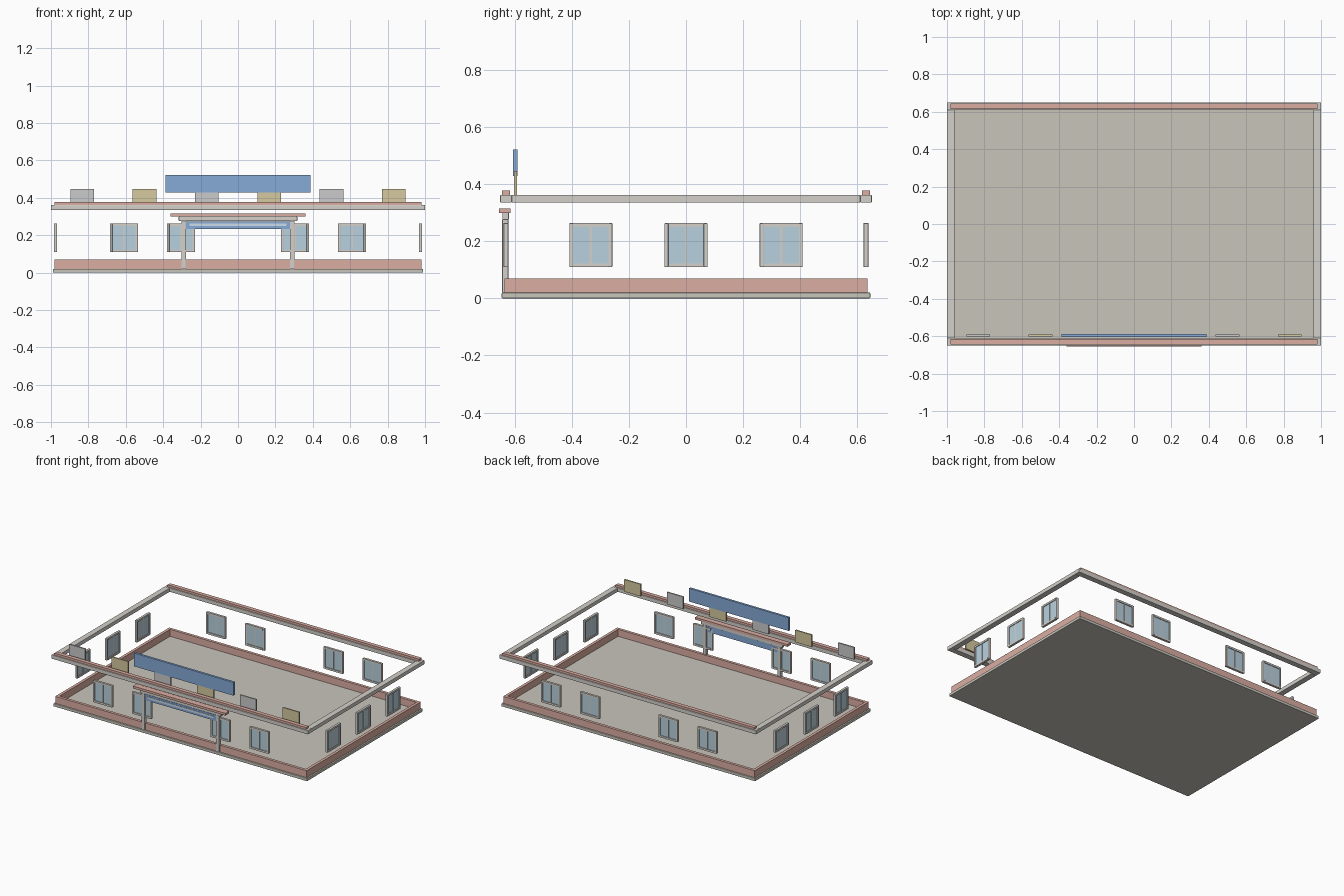
import bpy

if "Cube" in bpy.data.objects:
    bpy.data.objects.remove(bpy.data.objects["Cube"])


def mat(name, rgb):
    m = bpy.data.materials.new(name)
    m.diffuse_color = (*rgb, 1)
    m.use_nodes = True
    m.node_tree.nodes["Principled BSDF"].inputs["Base Color"].default_value = m.diffuse_color
    return m


STONE = mat("stone", (0.66, 0.64, 0.60))
FLOOR = mat("floor_stone", (0.58, 0.56, 0.50))
BRICK = mat("brick", (0.70, 0.42, 0.36))
GLASS = mat("glass", (0.48, 0.64, 0.74))
BLUE = mat("sign_blue", (0.24, 0.40, 0.68))
PALE = mat("sign_strip", (0.62, 0.72, 0.84))
GOLD = mat("ochre", (0.68, 0.59, 0.35))
SILVER = mat("silver", (0.68, 0.68, 0.69))


def box(name, x0, x1, y0, y1, z0, z1, m, bevel=0.0):
    bpy.ops.mesh.primitive_cube_add(size=1)
    ob = bpy.context.object
    ob.name = name
    c = ((x0 + x1) / 2, (y0 + y1) / 2, (z0 + z1) / 2)
    s = (x1 - x0, y1 - y0, z1 - z0)
    for v in ob.data.vertices:
        v.co = [v.co[i] * s[i] for i in range(3)]
    ob.location = c
    ob.data.materials.append(m)
    if bevel:
        b = ob.modifiers.new("bevel", 'BEVEL')
        b.width, b.segments = bevel, 2
    return ob


def ring(name, hx, hy, t, z0, z1, m, bevel=0.0):
    """Four straight bars around a rectangle."""
    for s, side in ((-1, "front"), (1, "back")):
        y = sorted((s * hy, s * (hy - t)))
        box(f"{name}_{side}", -hx, hx, *y, z0, z1, m, bevel)
    for s, side in ((-1, "left"), (1, "right")):
        x = sorted((s * hx, s * (hx - t)))
        box(f"{name}_{side}", *x, -hy + t, hy - t, z0, z1, m, bevel)


def window(name, x, y, along_x):
    """Frame, centre bar and two glass panes."""
    w, b, d = 0.075, 0.013, 0.008
    z0, z1 = 0.109, 0.263

    def part(label, u0, u1, a, c, depth, m, bevel=0.0):
        if along_x:
            box(f"{name}_{label}", x + u0, x + u1, y - depth, y + depth, a, c, m, bevel)
        else:
            box(f"{name}_{label}", x - depth, x + depth, y + u0, y + u1, a, c, m, bevel)

    part("stile_left", -w, -w + b, z0, z1, d, STONE, 0.002)
    part("stile_right", w - b, w, z0, z1, d, STONE, 0.002)
    part("sill", -w + b, w - b, z0, z0 + b, d, STONE)
    part("head", -w + b, w - b, z1 - b, z1, d, STONE)
    part("mullion", -0.004, 0.004, z0 + b, z1 - b, 0.006, STONE)
    part("glass", -w + b, w - b, z0 + b, z1 - b, 0.003, GLASS)


# Floor slab and low brick plinth
box("floor_slab", -0.99, 0.99, -0.645, 0.645, 0, 0.02, FLOOR, 0.003)
ring("brick_plinth", 0.98, 0.635, 0.02, 0.02, 0.069, BRICK)

# Roof edge beams with brick coping on front and back
ring("roof_beam", 1.0, 0.65, 0.04, 0.335, 0.362, STONE, 0.002)
for s, side in ((-1, "front"), (1, "back")):
    box(f"brick_coping_{side}", -0.98, 0.98, s * 0.63 - 0.014, s * 0.63 + 0.014,
        0.36, 0.377, BRICK)

# Windows on all four sides
for s, side in ((-1, "front"), (1, "back")):
    for i, x in enumerate((-0.61, -0.305, 0.305, 0.61)):
        window(f"{side}_window_{i}", x, s * 0.63, True)
for s, side in ((-1, "left"), (1, "right")):
    for i, y in enumerate((-0.333, 0, 0.333)):
        window(f"{side}_window_{i}", s * 0.976, y, False)

# Entrance portal
for s, side in ((-1, "left"), (1, "right")):
    box(f"portal_column_{side}", s * 0.29 - 0.013, s * 0.29 + 0.013,
        -0.643, -0.621, 0.018, 0.278, STONE, 0.004)
box("portal_lintel", -0.317, 0.317, -0.642, -0.62, 0.276, 0.30, STONE, 0.002)
box("portal_cap", -0.36, 0.36, -0.655, -0.614, 0.299, 0.315, BRICK)
box("portal_sign", -0.277, 0.277, -0.639, -0.625, 0.232, 0.274, BLUE)
box("portal_sign_strip", -0.258, 0.258, -0.642, -0.638, 0.248, 0.262, PALE)

# Roof sign and row of panels
box("roof_sign", -0.388, 0.388, -0.605, -0.589, 0.428, 0.521, BLUE)
for i in range(6):
    x = -0.8333 + i / 3
    box(f"roof_panel_{i}", x - 0.063, x + 0.063, -0.602, -0.592, 0.361, 0.446,
        GOLD if i % 2 else SILVER)
